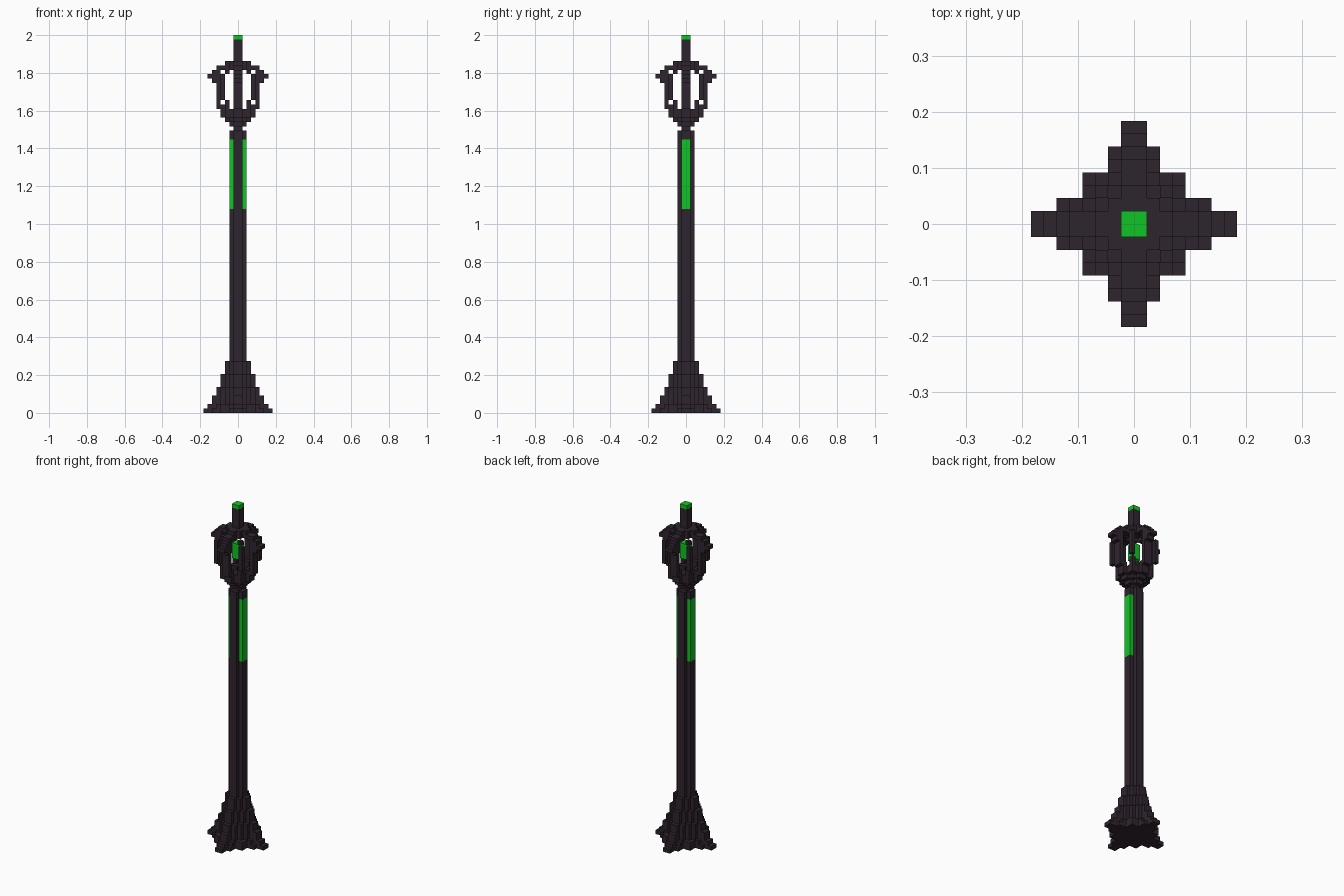
import bpy, bmesh, math
from mathutils import Matrix

V = 2 / 87  # size of one block

cube = bpy.data.objects.get("Cube")
if cube:
    bpy.data.objects.remove(cube, do_unlink=True)


def make_material(name, rgb):
    m = bpy.data.materials.new(name)
    m.use_nodes = True
    col = (*rgb, 1)
    m.diffuse_color = col
    m.node_tree.nodes["Principled BSDF"].inputs["Base Color"].default_value = col
    return m


DARK = make_material("dark_plum", (0.028, 0.018, 0.027))
GREEN = make_material("bright_green", (0.006, 0.55, 0.02))


def finish(name, bm, *mats):
    bmesh.ops.recalc_face_normals(bm, faces=bm.faces)
    bmesh.ops.scale(bm, vec=(V, V, V), verts=bm.verts)
    mesh = bpy.data.meshes.new(name)
    bm.to_mesh(mesh)
    bm.free()
    for m in mats:
        mesh.materials.append(m)
    obj = bpy.data.objects.new(name, mesh)
    bpy.context.collection.objects.link(obj)
    return obj


def add_box(bm, x0, x1, y0, y1, z0, z1):
    mat = Matrix.Translation(((x0 + x1) / 2, (y0 + y1) / 2, (z0 + z1) / 2))
    mat = mat @ Matrix.Diagonal((x1 - x0, y1 - y0, z1 - z0, 1))
    bmesh.ops.create_cube(bm, size=1, matrix=mat)


def add_tier(bm, z0, z1, steps):
    """Extrude a stepped diamond; steps are its outer corners in the first quadrant."""
    quarter = []
    for i, (x, y) in enumerate(steps):
        quarter.append((x, y))
        if i + 1 < len(steps):
            quarter.append((steps[i + 1][0], y))
    outline = []
    for _ in range(4):
        outline += quarter
        quarter = [(-y, x) for x, y in quarter]
    face = bm.faces.new([bm.verts.new((x, y, z0)) for x, y in outline])
    ext = bmesh.ops.extrude_face_region(bm, geom=[face], use_keep_orig=True)
    tops = [g for g in ext["geom"] if isinstance(g, bmesh.types.BMVert)]
    bmesh.ops.translate(bm, vec=(0, 0, z1 - z0), verts=tops)


PLUS = [(2, 1), (1, 2)]
SMALL = [(3, 1), (2, 2), (1, 3)]

# Flared stepped base
bm = bmesh.new()
for z0, z1, steps in [
    (0, 1, [(8, 1), (6, 2), (4, 4), (2, 6), (1, 8)]),
    (1, 2, [(7, 1), (5, 2), (4, 4), (2, 5), (1, 7)]),
    (2, 4, [(6, 1), (4, 2), (3, 3), (2, 4), (1, 6)]),
    (4, 6, [(5, 1), (4, 2), (3, 3), (2, 4), (1, 5)]),
    (6, 9, [(4, 1), (3, 2), (2, 3), (1, 4)]),
    (9, 12, SMALL),
]:
    add_tier(bm, z0, z1, steps)
finish("base", bm, DARK)

# Shaft sections with a cross-shaped section
for name, z0, z1 in [("lower_shaft", 12, 47), ("shaft_collar", 63, 65)]:
    bm = bmesh.new()
    add_tier(bm, z0, z1, PLUS)
    finish(name, bm, DARK)

# Lit section: the left and right ribs are green
bm = bmesh.new()
add_tier(bm, 47, 63, PLUS)
for f in bm.faces:
    f.material_index = int(abs(f.calc_center_median().x) > 1.2)
finish("lit_shaft", bm, DARK, GREEN)

# Neck and lantern bowl
bm = bmesh.new()
add_box(bm, -1, 1, -1, 1, 65, 66)
add_tier(bm, 66, 67, PLUS)
add_tier(bm, 67, 68, SMALL)
add_tier(bm, 68, 69, PLUS)
finish("lantern_bowl", bm, DARK)

# Four wide cage arms with pointed shoulders: (inner, outer, bottom, top)
ARM = [(2, 4, 68, 69), (3, 4, 69, 70), (3, 5, 70, 71), (4, 5, 71, 76),
       (4, 6, 76, 77), (4, 7, 77, 78), (4, 6, 78, 79), (2, 5, 79, 80)]
# Four thin cage bars on the diagonals
BAR = [(1, 3, 68, 70), (2, 3, 70, 72), (3, 4, 72, 78), (2, 3, 78, 79), (1, 2, 79, 80)]
for i, side in enumerate(["left", "back", "right", "front"]):
    turn = Matrix.Rotation(i * math.pi / 2, 3, "Z")
    for label, parts in [("cage_arm", ARM), ("diagonal_bar", BAR)]:
        bm = bmesh.new()
        for a, b, z0, z1 in parts:
            lo, hi = (-1, 1) if label == "cage_arm" else (a, b)
            add_box(bm, a, b, lo, hi, z0, z1)
        bmesh.ops.rotate(bm, verts=bm.verts, matrix=turn)
        finish(f"{side}_{label}", bm, DARK)

# Glowing core inside the cage
bm = bmesh.new()
add_box(bm, -1, 1, -1, 1, 73, 77)
finish("glowing_core", bm, GREEN)

# Lantern roof, spire and green tip
bm = bmesh.new()
add_tier(bm, 80, 81, SMALL)
add_box(bm, -1, 1, -1, 1, 81, 86)
finish("lantern_roof_and_spire", bm, DARK)
bm = bmesh.new()
add_box(bm, -1, 1, -1, 1, 86, 87)
finish("spire_tip", bm, GREEN)
